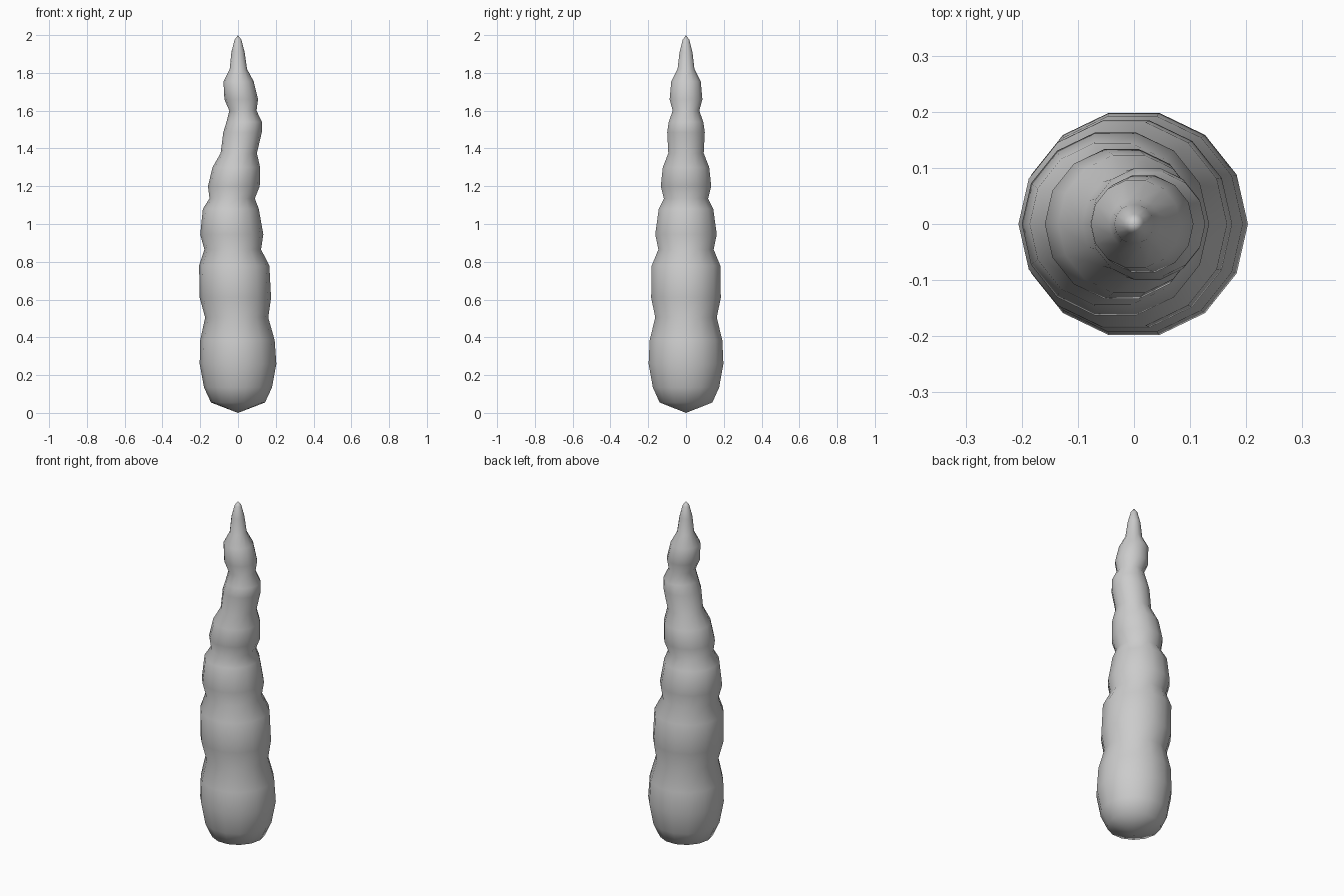
import bpy, bmesh
from math import cos, sin, tau

SIDES = 14
# rings: height, sideways offset, radius (bulges and necks from base to tip)
RINGS = [
    (0.055, 0.0, 0.143), (0.135, 0.0, 0.18), (0.26, 0.0, 0.203), (0.385, -0.003, 0.197),
    (0.505, -0.007, 0.167),
    (0.61, -0.014, 0.189), (0.78, -0.02, 0.186), (0.865, -0.028, 0.15),
    (0.945, -0.033, 0.167), (1.08, -0.038, 0.148), (1.135, -0.031, 0.12),
    (1.20, -0.022, 0.137), (1.30, -0.009, 0.126), (1.375, 0.004, 0.096),
    (1.485, 0.024, 0.102), (1.54, 0.033, 0.094), (1.60, 0.026, 0.072),
    (1.66, 0.017, 0.089), (1.755, 0.003, 0.08), (1.82, 0.002, 0.046),
    (1.91, 0.0, 0.035), (1.975, 0.0, 0.018),
]

# segmented body lofted through the rings
bm = bmesh.new()
loops = [[bm.verts.new((x + r * cos(tau * i / SIDES), r * sin(tau * i / SIDES), z))
          for i in range(SIDES)] for z, x, r in RINGS]
for a, b in zip(loops, loops[1:]):
    for i in range(SIDES):
        j = (i + 1) % SIDES
        bm.faces.new((a[i], a[j], b[j], b[i]))

# closed base and pointed tip
base = bm.verts.new((0, 0, 0))
tip = bm.verts.new((0, 0, 2))
for i in range(SIDES):
    j = (i + 1) % SIDES
    bm.faces.new((base, loops[0][j], loops[0][i]))
    bm.faces.new((tip, loops[-1][i], loops[-1][j]))
for f in bm.faces:
    f.smooth = True

mesh = bpy.data.meshes.new("segmented_spike")
bm.to_mesh(mesh)
bm.free()
obj = bpy.data.objects.new("segmented_spike", mesh)
bpy.context.collection.objects.link(obj)
